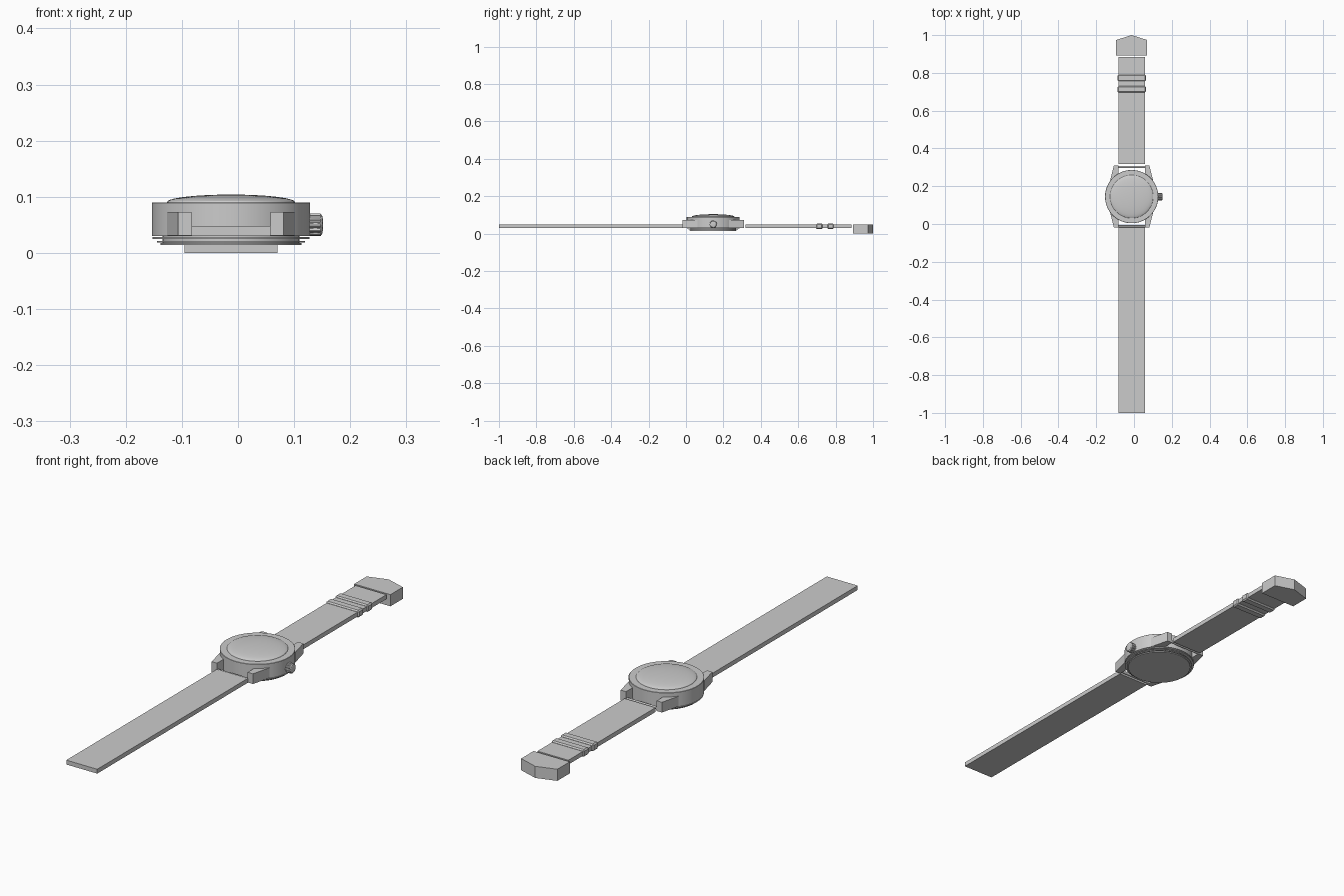
import bpy, bmesh, math
from mathutils import Matrix

if "Cube" in bpy.data.objects:
    bpy.data.objects.remove(bpy.data.objects["Cube"])

CX, CY = -0.0125, 0.145          # centre of the watch case


def finish(bm, name, smooth=False):
    bmesh.ops.recalc_face_normals(bm, faces=bm.faces)
    me = bpy.data.meshes.new(name)
    bm.to_mesh(me)
    bm.free()
    ob = bpy.data.objects.new(name, me)
    bpy.context.collection.objects.link(ob)
    if smooth:
        bpy.ops.object.select_all(action='DESELECT')
        ob.select_set(True)
        bpy.context.view_layer.objects.active = ob
        bpy.ops.object.shade_smooth_by_angle(angle=math.radians(30))
    return ob


def prism(name, outline, z0, z1):
    """Extrude a plan outline (relative to CX) from z0 to z1."""
    bm = bmesh.new()
    f = bm.faces.new([bm.verts.new((CX + x, y, z0)) for x, y in outline])
    r = bmesh.ops.extrude_face_region(bm, geom=[f])
    vs = [g for g in r['geom'] if isinstance(g, bmesh.types.BMVert)]
    bmesh.ops.translate(bm, verts=vs, vec=(0, 0, z1 - z0))
    return finish(bm, name)


def box(name, hx, y0, y1, z0, z1):
    return prism(name, [(-hx, y0), (hx, y0), (hx, y1), (-hx, y1)], z0, z1)


def lathe(name, profile, n=64):
    """Revolve (radius, z) points about the case axis."""
    bm = bmesh.new()
    vs = [bm.verts.new((r, 0, z)) for r, z in profile]
    es = [bm.edges.new(p) for p in zip(vs, vs[1:])]
    bmesh.ops.spin(bm, geom=vs + es, cent=(0, 0, 0), axis=(0, 0, 1),
                   angle=2 * math.pi, steps=n)
    bmesh.ops.remove_doubles(bm, verts=bm.verts, dist=1e-5)
    bmesh.ops.translate(bm, verts=bm.verts, vec=(CX, CY, 0))
    return finish(bm, name, True)


# Case body with a flat bezel
lathe("case", [(0, 0.030), (0.141, 0.030), (0.141, 0.089), (0.140, 0.090),
               (0.110, 0.090), (0, 0.090)])

# Domed crystal
dome = [(0.114 * math.cos(a), 0.0905 + 0.0135 * math.sin(a))
        for a in (i * math.pi / 20 for i in range(10))]
lathe("crystal", [(0, 0.089), (0.114, 0.089)] + dome + [(0, 0.104)])

# Stepped case back made of thin discs around a core
for i, (r, z0, z1) in enumerate([(0.140, 0.025, 0.028), (0.132, 0.0185, 0.0215),
                                 (0.126, 0.014, 0.0175)]):
    lathe(f"back_ring_{i + 1}", [(0, z0), (r, z0), (r, z1), (0, z1)])
lathe("back_core", [(0, 0.016), (0.122, 0.016), (0.122, 0.031), (0, 0.031)])

# Four tapered lugs
for sx in (-1, 1):
    for sy in (-1, 1):
        pts = [(0.070, 0.164), (0.094, 0.164), (0.114, 0.084), (0.070, 0.084)]
        prism("lug", [(sx * x, CY + sy * y) for x, y in pts], 0.031, 0.073)

# Spring bars between the lugs
for y in (CY - 0.157, CY + 0.157):
    bm = bmesh.new()
    bmesh.ops.create_cone(bm, cap_ends=True, segments=16, radius1=0.006,
                          radius2=0.006, depth=0.15,
                          matrix=Matrix.Translation((CX, y, 0.04))
                          @ Matrix.Rotation(math.pi / 2, 4, 'Y'))
    finish(bm, "spring_bar", True)

# Knurled crown with a stem
bm = bmesh.new()
N = 48
rings = []
for x, r, cut in [(0.127, 0.019, 0.0012), (0.147, 0.019, 0.0012),
                  (0.150, 0.0165, 0), (0.1515, 0.009, 0)]:
    rings.append([bm.verts.new((x, CY + (rr := r + cut * (1 if i % 4 < 2 else -1))
                                * math.cos(2 * math.pi * i / N),
                                0.05 + rr * math.sin(2 * math.pi * i / N)))
                  for i in range(N)])
for a, b in zip(rings, rings[1:]):
    for i in range(N):
        bm.faces.new((a[i], a[(i + 1) % N], b[(i + 1) % N], b[i]))
bm.faces.new(rings[0])
bm.faces.new(rings[-1])
bmesh.ops.create_cone(bm, cap_ends=True, segments=16, radius1=0.010, radius2=0.010,
                      depth=0.03, matrix=Matrix.Translation((0.125, CY, 0.05))
                      @ Matrix.Rotation(math.pi / 2, 4, 'Y'))
finish(bm, "crown", True)

# Two strap halves
box("long_strap", 0.0705, -1.0, -0.019, 0.030, 0.048)
box("short_strap", 0.0705, 0.317, 0.885, 0.030, 0.048)

# Keeper loops round the short strap
for i, y in enumerate((0.713, 0.773)):
    k = box(f"keeper_{i + 1}", 0.075, y - 0.017, y + 0.017, 0.024, 0.054)
    m = k.modifiers.new("bevel", 'BEVEL')
    m.width = 0.005
    m.segments = 1

# Pointed buckle
box_w = 0.0825
prism("buckle", [(-box_w, 0.893), (box_w, 0.893), (box_w, 0.974), (0, 1.0),
                 (-box_w, 0.974)], 0.0, 0.048)
